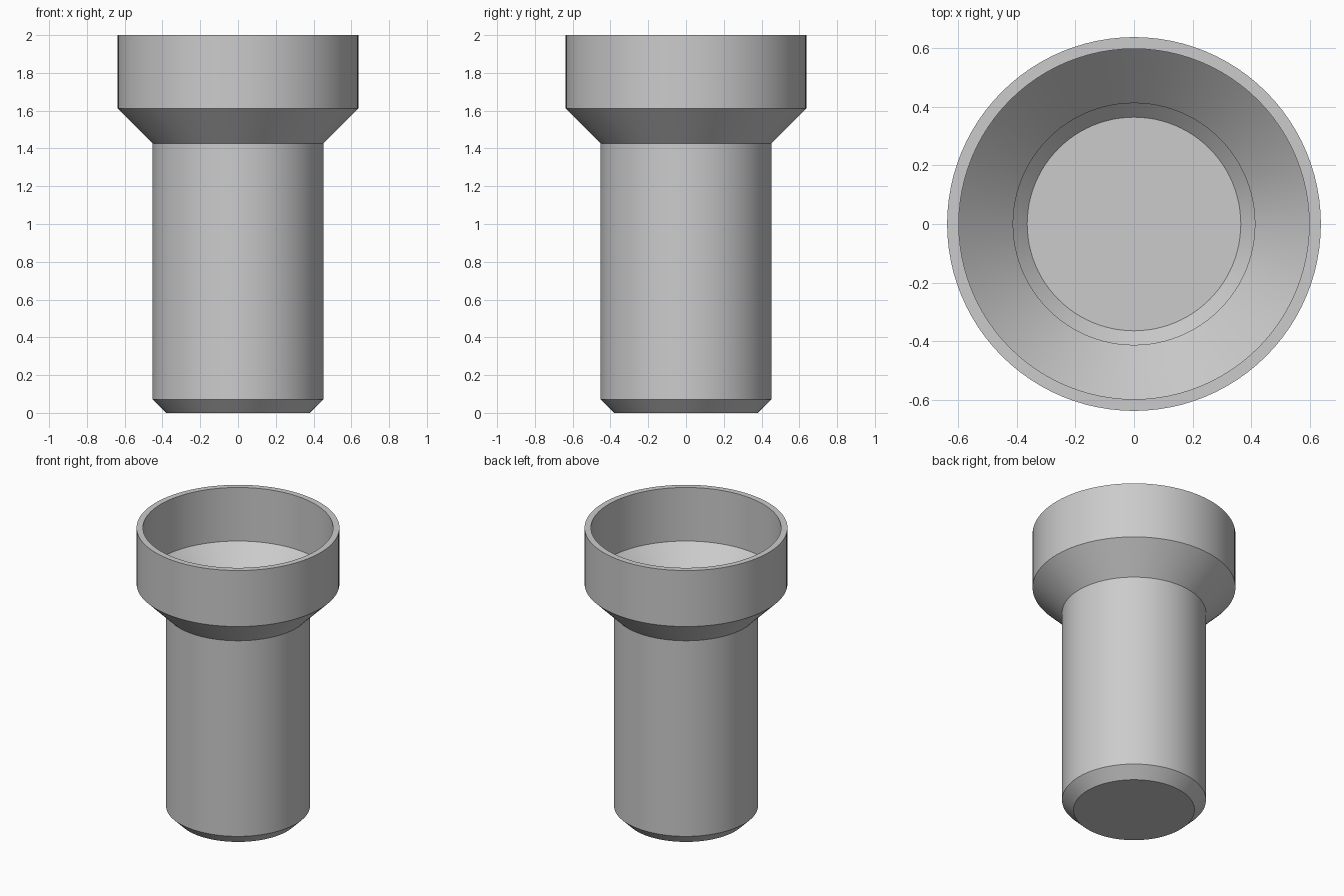
import bpy
import bmesh
import math

cube = bpy.data.objects.get("Cube")
if cube:
    bpy.data.objects.remove(cube, do_unlink=True)

SEGMENTS = 96


def make_material(name, rgb):
    mat = bpy.data.materials.new(name)
    mat.use_nodes = True
    mat.diffuse_color = (*rgb, 1)
    mat.node_tree.nodes["Principled BSDF"].inputs["Base Color"].default_value = (*rgb, 1)
    return mat


def lathe(name, profile, mat):
    """Revolve a (radius, height) profile around z; ends on the axis close the solid."""
    bm = bmesh.new()
    verts = [bm.verts.new((r, 0, z)) for r, z in profile]
    edges = [bm.edges.new(pair) for pair in zip(verts, verts[1:])]
    bmesh.ops.spin(bm, geom=verts + edges, cent=(0, 0, 0), axis=(0, 0, 1),
                   angle=math.tau, steps=SEGMENTS, use_merge=True)
    bmesh.ops.remove_doubles(bm, verts=bm.verts, dist=0.0001)
    bmesh.ops.recalc_face_normals(bm, faces=bm.faces)
    mesh = bpy.data.meshes.new(name)
    bm.to_mesh(mesh)
    bm.free()
    mesh.materials.append(mat)
    obj = bpy.data.objects.new(name, mesh)
    bpy.context.collection.objects.link(obj)
    bpy.ops.object.select_all(action="DESELECT")
    obj.select_set(True)
    bpy.context.view_layer.objects.active = obj
    bpy.ops.object.shade_smooth_by_angle(angle=math.radians(30))
    return obj


# Outer wall: chamfered foot, straight body, flared collar
outer = [(0, 0), (0.38, 0), (0.452, 0.072), (0.452, 1.427), (0.637, 1.612), (0.637, 2)]

# Inner wall: the same outline offset by the wall thickness, from rim to floor
inner = [(0.597, 2), (0.597, 1.629), (0.412, 1.444), (0.412, 0.088), (0.364, 0.04), (0, 0.04)]

lathe("flared_cup", outer + inner, make_material("light grey", (0.6, 0.6, 0.6)))
